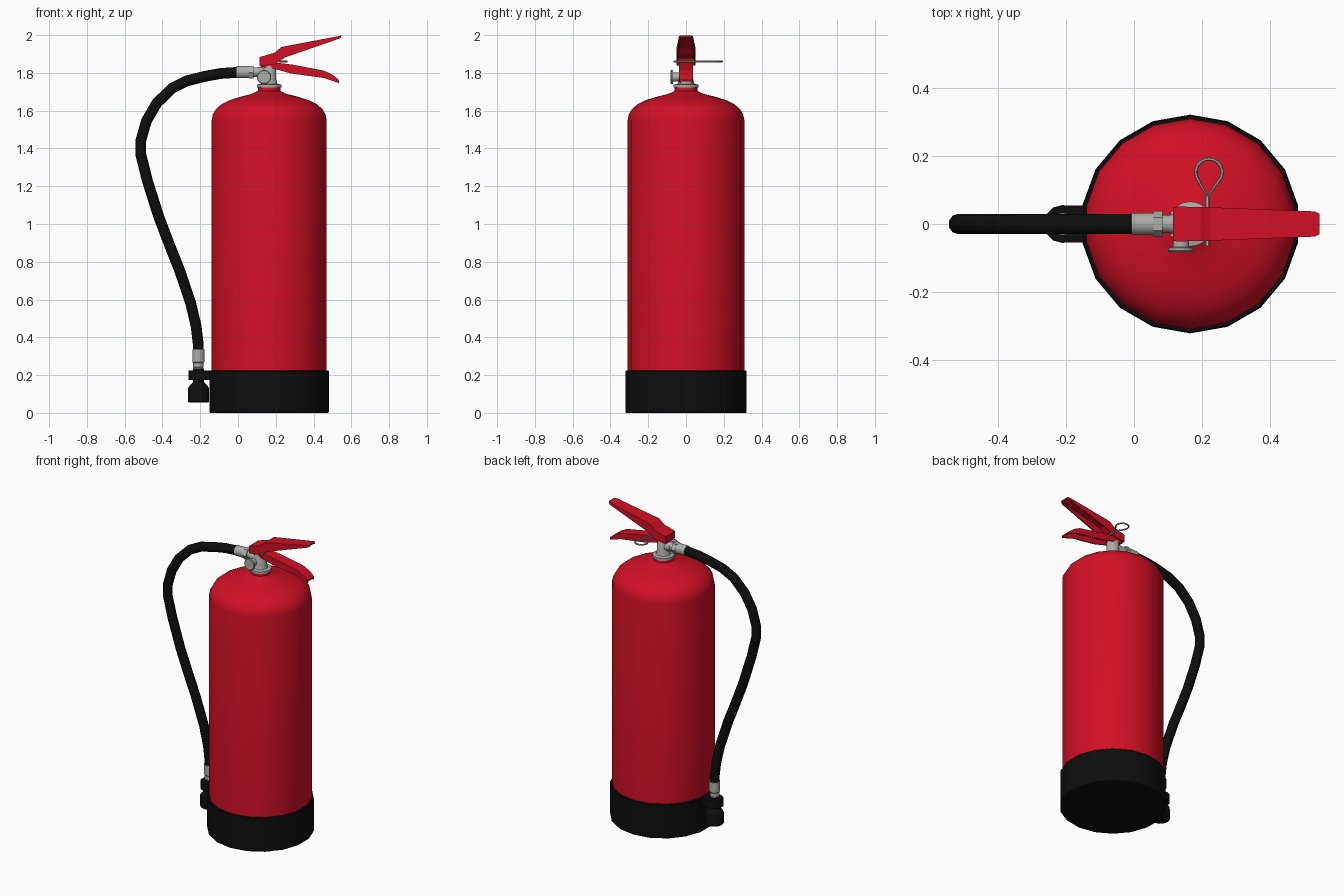
import bpy, bmesh, math
from mathutils import Vector

if "Cube" in bpy.data.objects:
    bpy.data.objects.remove(bpy.data.objects["Cube"])


def material(name, rgb):
    m = bpy.data.materials.new(name)
    m.diffuse_color = (*rgb, 1)
    m.use_nodes = True
    m.node_tree.nodes["Principled BSDF"].inputs["Base Color"].default_value = m.diffuse_color
    return m


RED = material("red paint", (0.64, 0.005, 0.018))
BLACK = material("black rubber", (0.004, 0.004, 0.004))
GREY = material("grey metal", (0.42, 0.42, 0.40))
CX = 0.165  # cylinder axis


def finish(name, bm, mat, smooth=None):
    bmesh.ops.recalc_face_normals(bm, faces=bm.faces)
    me = bpy.data.meshes.new(name)
    bm.to_mesh(me)
    bm.free()
    me.materials.append(mat)
    ob = bpy.data.objects.new(name, me)
    bpy.context.collection.objects.link(ob)
    if smooth:
        bpy.ops.object.select_all(action='DESELECT')
        ob.select_set(True)
        bpy.context.view_layer.objects.active = ob
        bpy.ops.object.shade_smooth_by_angle(angle=math.radians(smooth))
    return ob


def loft(bm, rings, cap=True, loop=False):
    rings = [[bm.verts.new(p) for p in r] for r in rings]
    n = len(rings[0])
    pairs = list(zip(rings, rings[1:])) + ([(rings[-1], rings[0])] if loop else [])
    for a, b in pairs:
        for i in range(n):
            bm.faces.new((a[i], a[(i + 1) % n], b[(i + 1) % n], b[i]))
    if cap and not loop:
        bm.faces.new(rings[0])
        bm.faces.new(rings[-1])


def lathe(name, profile, origin, mat, sides=18, axis=(0, 0, 1), smooth=35, phase=90):
    """Revolve (radius, height) pairs around an axis."""
    q = Vector((0, 0, 1)).rotation_difference(Vector(axis))
    ang = [math.radians(phase) + 2 * math.pi * i / sides for i in range(sides)]
    bm = bmesh.new()
    loft(bm, [[Vector(origin) + q @ Vector((r * math.cos(a), r * math.sin(a), h))
               for a in ang] for r, h in profile])
    return finish(name, bm, mat, smooth)


def tube(name, pts, radius, mat, res, cyclic=False, spline='NURBS'):
    cu = bpy.data.curves.new(name, 'CURVE')
    cu.dimensions = '3D'
    cu.bevel_depth, cu.bevel_resolution = radius, res
    cu.use_fill_caps = True
    s = cu.splines.new('POLY')
    s.points.add(len(pts) - 1)
    for p, c in zip(s.points, pts):
        p.co = (*c, 1)
    s.use_cyclic_u = cyclic
    tmp = bpy.data.objects.new(name + "_curve", cu)
    bpy.context.collection.objects.link(tmp)
    bpy.context.view_layer.update()
    me = bpy.data.meshes.new_from_object(
        tmp.evaluated_get(bpy.context.evaluated_depsgraph_get()))
    bpy.data.objects.remove(tmp)
    bm = bmesh.new()
    bm.from_mesh(me)
    return finish(name, bm, mat, 40)


def channel(name, sections, mat, t=0.008):
    """Folded sheet lever, open below: sections are x, top, bottom, half width, top thickness."""
    bm = bmesh.new()
    rings = []
    for x, zt, zb, w, d in sections:
        zi = max(zt - d, zb + 0.001)
        half = [(w, zt), (w, zb), (w - t, zb), (w - t, zi)]
        rings.append([(x, y, z) for y, z in half] + [(x, -y, z) for y, z in reversed(half)])
    loft(bm, rings)
    return finish(name, bm, mat)


# Tank and base boot
lathe("tank", [(0.309, 0.19), (0.309, 1.55), (0.303, 1.58), (0.287, 1.607), (0.258, 1.633),
               (0.215, 1.655), (0.15, 1.675), (0.095, 1.688), (0.072, 1.699),
               (0.06, 1.705), (0.06, 1.73)], (CX, 0, 0), RED, smooth=60)
lathe("base_boot", [(0.316, 0), (0.321, 0.005), (0.321, 0.22), (0.317, 0.225)],
      (CX, 0, 0), BLACK)

# Valve on the neck
lathe("neck_collar", [(0.066, 1.722), (0.066, 1.738), (0.045, 1.742), (0.038, 1.765),
                      (0.038, 1.835), (0.028, 1.85)], (CX, 0, 0), GREY)
lathe("valve_port", [(0.03, 0), (0.03, 0.06)], (CX - 0.06, 0, 1.80), GREY, 12, (1, 0, 0))
lathe("gauge", [(0.024, 0), (0.024, 0.04), (0.038, 0.042), (0.038, 0.05), (0.034, 0.054)],
      (0.138, -0.028, 1.778), GREY, 16, (0, -1, 0))

# Levers
channel("upper_lever", [(0.115, 1.884, 1.838, 0.05, 0.05), (0.13, 1.888, 1.838, 0.051, 0.008),
                        (0.195, 1.907, 1.846, 0.05, 0.008), (0.228, 1.936, 1.868, 0.049, 0.008),
                        (0.25, 1.941, 1.882, 0.048, 0.008), (0.53, 1.994, 1.979, 0.037, 0.008),
                        (0.545, 1.998, 1.986, 0.03, 0.008)], RED)
channel("lower_lever", [(0.118, 1.84, 1.832, 0.034, 0.008), (0.18, 1.857, 1.825, 0.036, 0.008),
                        (0.28, 1.845, 1.797, 0.036, 0.008), (0.455, 1.812, 1.773, 0.037, 0.008),
                        (0.5, 1.79, 1.758, 0.037, 0.008), (0.535, 1.762, 1.746, 0.034, 0.008)], RED)

# Safety pin with pull ring
tube("safety_pin", [(0.215, -0.065, 1.86), (0.215, 0.08, 1.86)], 0.006, GREY, 1)
ring = [(0.215, 0.08, 1.86)]
for i in range(13):
    a = math.radians(-25 + 230 * i / 12)
    ring.append((0.22 + 0.039 * math.cos(a), 0.152 + 0.039 * math.sin(a), 1.86))
tube("pull_ring", ring, 0.005, GREY, 1, cyclic=True)

# Hose
path = [(0.0, 1.803), (-0.09, 1.797), (-0.175, 1.782), (-0.27, 1.758), (-0.35, 1.718),
        (-0.43, 1.64), (-0.485, 1.545), (-0.515, 1.44), (-0.515, 1.37), (-0.48, 1.23),
        (-0.42, 1.04), (-0.365, 0.895), (-0.31, 0.757), (-0.25, 0.58), (-0.222, 0.46),
        (-0.21, 0.36), (-0.21, 0.3)]
tube("hose", [(x, 0, z) for x, z in path], 0.03, BLACK, 3)

# Hose fittings
lathe("upper_fitting", [(0.033, 0), (0.033, 0.065), (0.026, 0.067), (0.026, 0.12)],
      (-0.008, 0, 1.804), GREY, 14, (1, 0, 0))
lathe("fitting_nut", [(0.038, 0), (0.038, 0.026)], (0.057, 0, 1.803), GREY, 6, (1, 0, 0))
lathe("lower_fitting", [(0.026, 0.17), (0.026, 0.24), (0.029, 0.242), (0.029, 0.265),
                        (0.033, 0.27), (0.033, 0.336)], (-0.21, 0, 0), GREY, 14)

# Nozzle and its holder on the boot
lathe("nozzle", [(0.05, 0.054), (0.056, 0.06), (0.056, 0.13), (0.05, 0.14), (0.028, 0.165),
                 (0.028, 0.235)], (-0.209, 0, 0), BLACK, 12, phase=0)
bm = bmesh.new()
outline = [(-0.13, 0.054), (-0.215, 0.054), (-0.243, 0.042), (-0.263, 0.018)]
outline += [(x, -y) for x, y in reversed(outline)]
loft(bm, [[(x, y, z) for x, y in outline] for z in (0.175, 0.224)])
finish("nozzle_holder", bm, BLACK)
